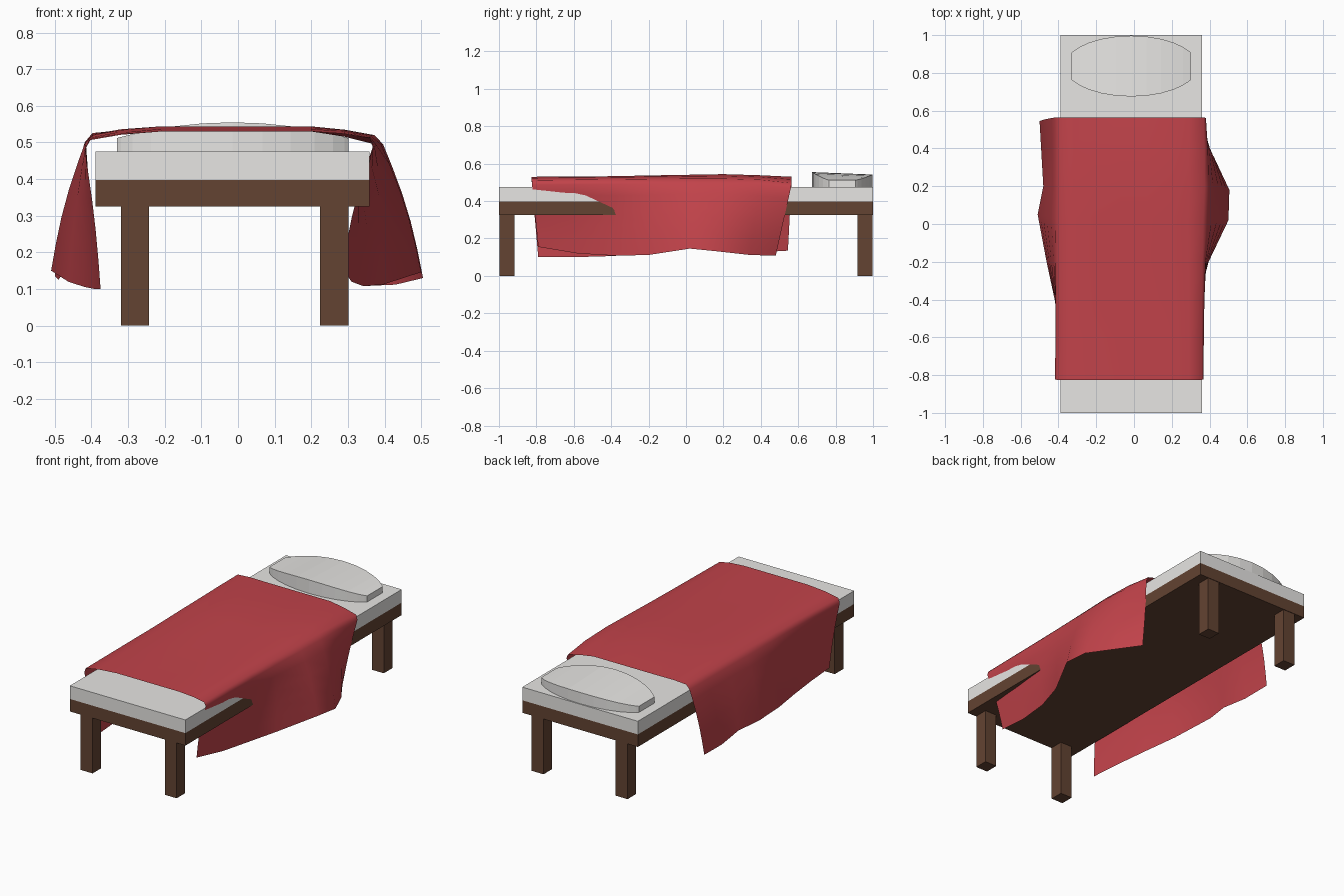
import bpy, bmesh, math

if "Cube" in bpy.data.objects:
    bpy.data.objects.remove(bpy.data.objects["Cube"])


def material(name, rgb):
    m = bpy.data.materials.new(name)
    m.diffuse_color = (*rgb, 1)
    m.use_nodes = True
    m.node_tree.nodes["Principled BSDF"].inputs["Base Color"].default_value = m.diffuse_color
    return m


WOOD = material("brown wood", (0.125, 0.056, 0.032))
LINEN = material("off white linen", (0.8, 0.79, 0.77))
RED = material("red wool", (0.54, 0.056, 0.069))


def add_mesh(name, verts, faces, mat):
    me = bpy.data.meshes.new(name)
    me.from_pydata(verts, [], faces)
    bm = bmesh.new()
    bm.from_mesh(me)
    bmesh.ops.recalc_face_normals(bm, faces=bm.faces)
    bm.to_mesh(me)
    bm.free()
    me.materials.append(mat)
    ob = bpy.data.objects.new(name, me)
    bpy.context.collection.objects.link(ob)
    return ob


def box(name, x0, x1, y0, y1, z0, z1, mat):
    v = [(x, y, z) for x in (x0, x1) for y in (y0, y1) for z in (z0, z1)]
    f = [(0, 1, 3, 2), (4, 6, 7, 5), (0, 4, 5, 1), (2, 3, 7, 6), (0, 2, 6, 4), (1, 5, 7, 3)]
    return add_mesh(name, v, f, mat)


# Frame, mattress and four legs
CX = -0.0145
box("bed_frame", CX - 0.374, CX + 0.374, -1, 1, 0.325, 0.398, WOOD)
box("mattress", CX - 0.374, CX + 0.374, -1, 1, 0.398, 0.475, LINEN)
for sy, end in ((-1, "front"), (1, "back")):
    for x0, side in ((-0.32, "left"), (0.224, "right")):
        ys = sorted((sy * 0.918, sy * 0.997))
        box(f"{end}_{side}_leg", x0, x0 + 0.077, *ys, 0, 0.33, WOOD)

# Pillow: lens outline with blunt ends and a gently domed top
verts, faces = [], []
N = 12
for i in range(N + 1):
    t = -math.cos(math.pi * i / N)
    x = CX + 0.316 * t
    bulge = math.sqrt(max(0, 1 - t * t * 0.8))
    lo, hi = 0.835 - 0.16 * bulge, 0.835 + 0.162 * bulge
    z = 0.512 + 0.043 * (1 - t * t)
    back = z - 0.013 * (1 - t * t)
    verts += [(x, lo, 0.476), (x, hi, 0.476), (x, hi, back), (x, lo, z)]
for i in range(N):
    a, b = 4 * i, 4 * i + 4
    faces += [(a + k, a + (k + 1) % 4, b + (k + 1) % 4, b + k) for k in range(4)]
faces += [(0, 1, 2, 3), tuple(4 * N + k for k in range(4))]
pillow = add_mesh("pillow", verts, faces, LINEN)

# Blanket stations: top y, crown z, then (edge x, edge z, hem x, hem y, hem z) left and right
stations = [
    (-0.825, 0.530, (-0.422, 0.500, -0.375, -0.79, 0.100), (0.374, 0.505, 0.285, -0.79, 0.155)),
    (-0.600, 0.531, (-0.417, 0.505, -0.390, -0.60, 0.100), (0.374, 0.508, 0.310, -0.58, 0.120)),
    (-0.400, 0.533, (-0.414, 0.508, -0.420, -0.40, 0.106), (0.375, 0.510, 0.342, -0.38, 0.108)),
    (-0.200, 0.537, (-0.412, 0.510, -0.463, -0.20, 0.120), (0.377, 0.512, 0.395, -0.20, 0.112)),
    (0.030, 0.541, (-0.412, 0.514, -0.510, 0.05, 0.150), (0.382, 0.514, 0.500, 0.02, 0.146)),
    (0.200, 0.544, (-0.412, 0.516, -0.480, 0.20, 0.140), (0.388, 0.514, 0.505, 0.18, 0.130)),
    (0.400, 0.538, (-0.412, 0.519, -0.490, 0.37, 0.125), (0.388, 0.508, 0.430, 0.34, 0.112)),
    (0.565, 0.530, (-0.412, 0.520, -0.500, 0.545, 0.135), (0.384, 0.490, 0.340, 0.48, 0.108)),
]


def drape(y, side):
    """Points from the hem up to the mattress edge."""
    ex, ez, hx, hy, hz = side
    pts = []
    for s in (1, 0.8, 0.6, 0.4, 0.2, 0.05):
        out = 0.12 * (hx - ex) * math.sin(math.pi * s)
        pts.append((ex + (hx - ex) * s + out, y + (hy - y) * s, ez + (hz - ez) * s))
    return pts


verts = []
for y, crown, left, right in stations:
    row = drape(y, left)
    lx, lz, rx, rz = left[0], left[1], right[0], right[1]
    row += [(lx + 0.015, y, lz + 0.006), (-0.32, y, (lz + crown) / 2 + 0.006)]
    row += [(x, y, crown) for x in (-0.21, -0.07, 0.07, 0.2)]
    row += [(0.29, y, (rz + crown) / 2 + 0.006), (rx - 0.015, y, rz + 0.006)]
    row += reversed(drape(y, right))
    verts += row
W = len(verts) // len(stations)
faces = [(r * W + c, r * W + c + 1, (r + 1) * W + c + 1, (r + 1) * W + c)
         for r in range(len(stations) - 1) for c in range(W - 1)]
blanket = add_mesh("blanket", verts, faces, RED)
for p in blanket.data.polygons:
    p.use_smooth = True
